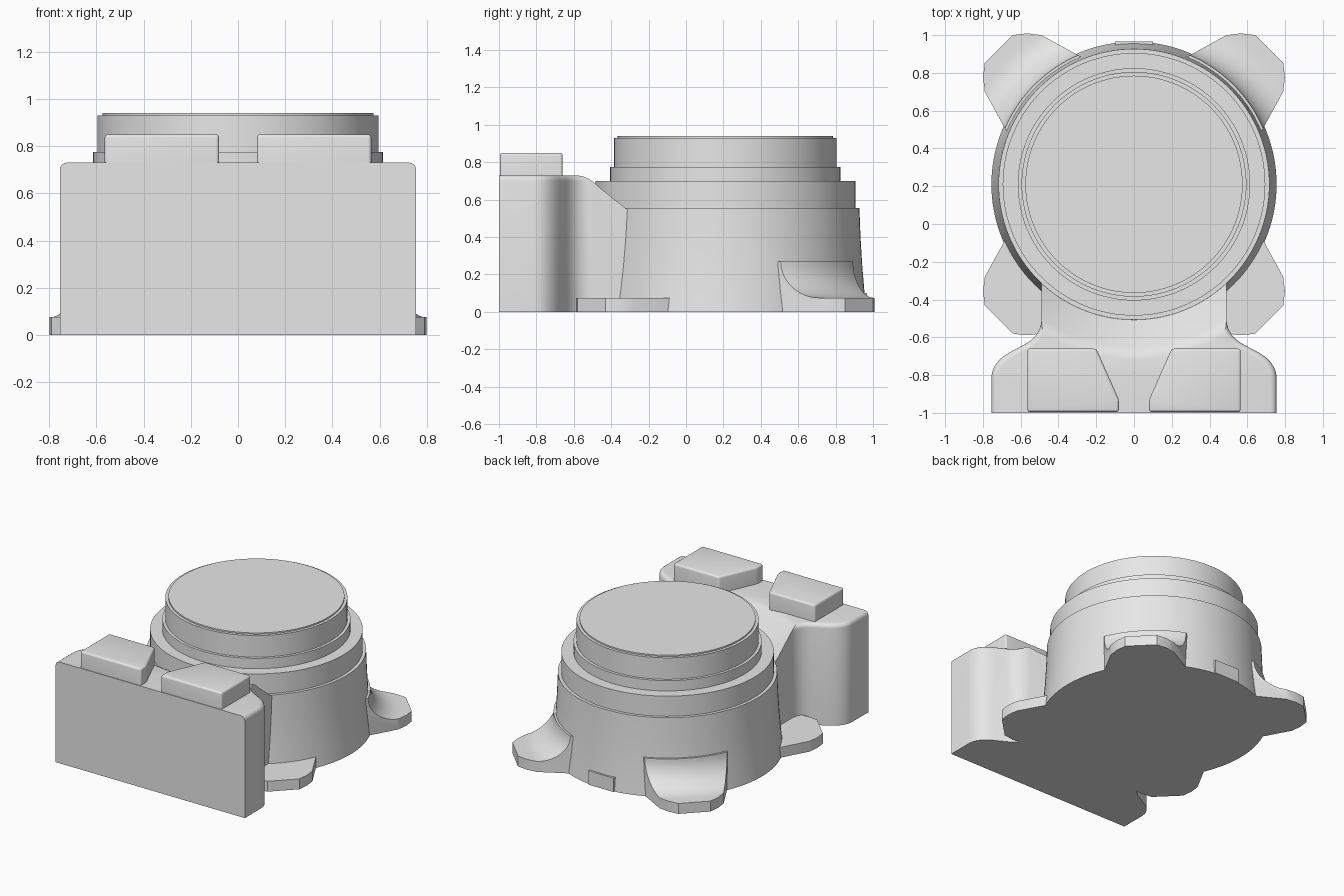
import bpy, bmesh, math
from mathutils import Vector

cube = bpy.data.objects.get("Cube")
if cube:
    bpy.data.objects.remove(cube, do_unlink=True)

CENTRE_Y = 0.21

grey = bpy.data.materials.new("light grey")
grey.use_nodes = True
grey.diffuse_color = (0.8, 0.8, 0.8, 1)
grey.node_tree.nodes["Principled BSDF"].inputs["Base Color"].default_value = (0.8, 0.8, 0.8, 1)


def finish(bm, name):
    bmesh.ops.recalc_face_normals(bm, faces=bm.faces)
    mesh = bpy.data.meshes.new(name)
    bm.to_mesh(mesh)
    bm.free()
    mesh.materials.append(grey)
    obj = bpy.data.objects.new(name, mesh)
    bpy.context.collection.objects.link(obj)
    return obj


def smooth(obj):
    bpy.ops.object.select_all(action='DESELECT')
    obj.select_set(True)
    bpy.context.view_layer.objects.active = obj
    bpy.ops.object.shade_smooth_by_angle(angle=math.radians(30))


def revolve(name, profile, steps=128):
    """Closed solid turned from (radius, height) points about the drum axis."""
    bm = bmesh.new()
    rings = []
    for r, z in profile:
        rings.append([bm.verts.new((r * math.cos(a), CENTRE_Y + r * math.sin(a), z))
                      for a in (math.tau * i / steps for i in range(steps))])
    for low, high in zip(rings, rings[1:]):
        for i in range(steps):
            j = (i + 1) % steps
            bm.faces.new((low[i], low[j], high[j], high[i]))
    bm.faces.new(rings[0][::-1])
    bm.faces.new(rings[-1])
    return finish(bm, name)


def prism(name, outline, z0, z1, bevel=0.0, keep=None):
    """Extruded outline; edges accepted by keep(a, b) are rounded."""
    bm = bmesh.new()
    base = bm.faces.new([bm.verts.new((x, y, z0)) for x, y in outline])
    ext = bmesh.ops.extrude_face_region(bm, geom=[base])
    top = [v for v in ext["geom"] if isinstance(v, bmesh.types.BMVert)]
    bmesh.ops.translate(bm, verts=top, vec=(0, 0, z1 - z0))
    bmesh.ops.recalc_face_normals(bm, faces=bm.faces)
    if bevel:
        edges = [e for e in bm.edges if keep(e.verts[0].co, e.verts[1].co)]
        bmesh.ops.bevel(bm, geom=edges, offset=bevel, segments=4, profile=0.5,
                        affect='EDGES', clamp_overlap=True)
    return finish(bm, name)


def boolean(obj, tool, operation):
    mod = obj.modifiers.new("cut", 'BOOLEAN')
    mod.operation, mod.object, mod.solver = operation, tool, 'EXACT'
    bpy.context.view_layer.objects.active = obj
    bpy.ops.object.modifier_apply(modifier=mod.name)


def bezier(a, b, c, n=10):
    a, b, c = Vector(a), Vector(b), Vector(c)
    pts = [a.lerp(b, i / n).lerp(b.lerp(c, i / n), i / n) for i in range(n + 1)]
    return [tuple(p) for p in pts]


# Round drum: flared wall, stepped collar and cap
smooth(revolve("drum", [(0.755, 0), (0.743, 0.12), (0.732, 0.25), (0.723, 0.4), (0.717, 0.555),
                        (0.695, 0.555), (0.695, 0.70), (0.615, 0.70), (0.615, 0.775),
                        (0.595, 0.775), (0.595, 0.93), (0.575, 0.93), (0.575, 0.94)]))

# Front block with a curved neck running into the drum
half = [(0.755, -1)]
half += bezier((0.755, -0.82), (0.755, -0.73), (0.65, -0.675))
half += bezier((0.58, -0.638), (0.49, -0.59), (0.49, -0.5))
half += [(0.49, -0.2)]
outline = half + [(-x, y) for x, y in reversed(half)]


def block_edges(a, b):
    on_top = min(a.z, b.z) > 0.72
    return on_top and max(a.y, b.y) > -0.99 and min(a.y, b.y) < -0.3


block = prism("front_block", outline, 0, 0.73, 0.03, block_edges)
slope = revolve("slope_cutter", [(0.715, 0.545), (0.86, 0.695), (0.88, 0.712), (0.90, 0.723),
                                 (0.93, 0.731), (1.0, 0.74), (1.0, 0.9)])
boolean(block, slope, 'DIFFERENCE')
bpy.data.objects.remove(slope, do_unlink=True)
smooth(block)

# Pair of raised pads on the block
pad = [(0.08, -0.995), (0.565, -0.995), (0.565, -0.66), (0.20, -0.66), (0.08, -0.93)]
for side, label in ((1, "left"), (-1, "right")):
    smooth(prism(label + "_pad", [(side * x, y) for x, y in pad], 0.72, 0.85, 0.014,
                 lambda a, b: max(a.z, b.z) > 0.84))

# Four chamfered lugs; the rear pair sweeps up into the drum wall
lug = [(0.5, 0.33), (0.905, 0.212), (0.965, 0.165), (1.012, 0.106)]
lug += [(u, -v) for u, v in reversed(lug)]
arc = [math.radians(90 * i / 12) for i in range(13)]
skirt_profile = [(1.2, 0), (1.2, 0.075)]
skirt_profile += [(0.94 - 0.195 * math.sin(a), 0.27 - 0.195 * math.cos(a)) for a in arc]
skirt = revolve("lug_skirt", skirt_profile)
for sx, left in ((1, "left"), (-1, "right")):
    for sy, end in ((1, "rear"), (-1, "front")):
        k = math.sqrt(0.5)
        pts = [(sx * k * (u - v), CENTRE_Y + sy * k * (u + v)) for u, v in lug]
        rear = sy > 0
        foot = prism(f"{end}_{left}_lug", pts, -0.1 if rear else 0, 0.4 if rear else 0.075)
        if rear:
            boolean(foot, skirt, 'INTERSECT')
        smooth(foot)
bpy.data.objects.remove(skirt, do_unlink=True)

# Small tab at the back of the drum
prism("rear_tab", [(-0.1, 0.85), (0.1, 0.85), (0.1, 0.967), (-0.1, 0.967)], 0, 0.1)
